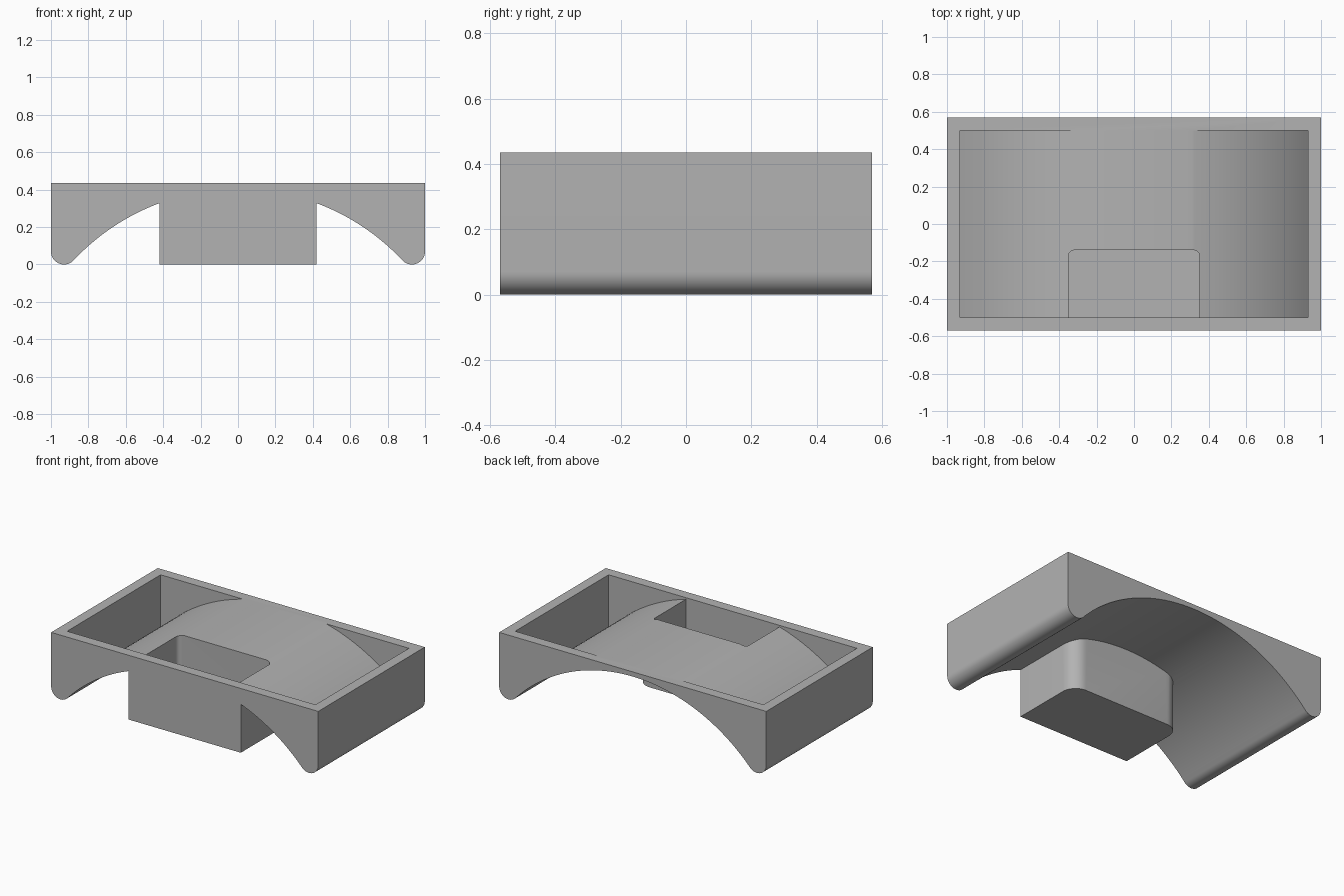
import bpy, bmesh, math
from mathutils import Vector

cube = bpy.data.objects.get("Cube")
if cube:
    bpy.data.objects.remove(cube, do_unlink=True)

HALF_X, HALF_Y, TOP, WALL = 1.0, 0.57, 0.435, 0.07
IN_X, IN_Y = HALF_X - WALL, HALF_Y - WALL
ARCH_Z = -0.80
FLOOR_R = math.hypot(IN_X, WALL - ARCH_Z)

grey = bpy.data.materials.new("plain grey")
grey.use_nodes = True
grey.diffuse_color = (0.45, 0.45, 0.45, 1)
grey.node_tree.nodes["Principled BSDF"].inputs["Base Color"].default_value = grey.diffuse_color


def arc(cx, cy, r, start, end, steps):
    return [(cx + r * math.cos(start + (end - start) * i / steps),
             cy + r * math.sin(start + (end - start) * i / steps))
            for i in range(steps + 1)]


def prism(name, outline, place, direction):
    """Extrude a closed 2D outline into a solid."""
    bm = bmesh.new()
    face = bm.faces.new([bm.verts.new(place(a, b)) for a, b in outline])
    grown = bmesh.ops.extrude_face_region(bm, geom=[face])["geom"]
    bmesh.ops.translate(bm, vec=Vector(direction),
                        verts=[g for g in grown if isinstance(g, bmesh.types.BMVert)])
    bmesh.ops.recalc_face_normals(bm, faces=bm.faces)
    mesh = bpy.data.meshes.new(name)
    bm.to_mesh(mesh)
    bm.free()
    mesh.materials.append(grey)
    obj = bpy.data.objects.new(name, mesh)
    bpy.context.collection.objects.link(obj)
    return obj


def along_y(name, outline, half):
    return prism(name, outline, lambda x, z: (x, -half, z), (0, 2 * half, 0))


def pocket(name, half, front, back, radius, low, high):
    """Upright block with rounded rear corners."""
    outline = [(-half, front), (half, front)]
    outline += arc(half - radius, back - radius, radius, 0, math.pi / 2, 10)
    outline += arc(radius - half, back - radius, radius, math.pi / 2, math.pi, 10)
    return prism(name, outline, lambda x, y: (x, y, low), (0, 0, high - low))


def combine(body, other, operation):
    mod = body.modifiers.new(operation, "BOOLEAN")
    mod.operation, mod.object, mod.solver = operation, other, "EXACT"
    bpy.context.view_layer.objects.active = body
    bpy.ops.object.modifier_apply(modifier=mod.name)
    bpy.data.objects.remove(other, do_unlink=True)


# Arched body with rounded feet
lean = math.atan2(WALL - ARCH_Z, IN_X)
foot = arc(IN_X, WALL, WALL, 0, -(math.pi - lean), 20)
arch = arc(0, ARCH_Z, FLOOR_R - WALL, lean, math.pi - lean, 64)
left_foot = [(-x, z) for x, z in reversed(foot)]
outline = [(-HALF_X, TOP), (HALF_X, TOP)] + foot + arch[1:-1] + left_foot
tray = along_y("arched_tray", outline, HALF_Y)

# Hanging pocket block at the front
combine(tray, pocket("pocket_block", 0.42, -HALF_Y, -0.07, 0.10, 0, 0.42), "UNION")

# Hollow above the curved floor
hollow = arc(0, ARCH_Z, FLOOR_R, lean, math.pi - lean, 64)
hollow += [(-IN_X, 0.6), (IN_X, 0.6)]
combine(tray, along_y("tray_hollow", hollow, IN_Y), "DIFFERENCE")

# Hollow inside the pocket
combine(tray, pocket("pocket_hollow", 0.35, -IN_Y, -0.14, 0.03, WALL, 0.6), "DIFFERENCE")

bpy.ops.object.select_all(action="DESELECT")
tray.select_set(True)
bpy.context.view_layer.objects.active = tray
bpy.ops.object.shade_smooth_by_angle(angle=math.radians(30))
